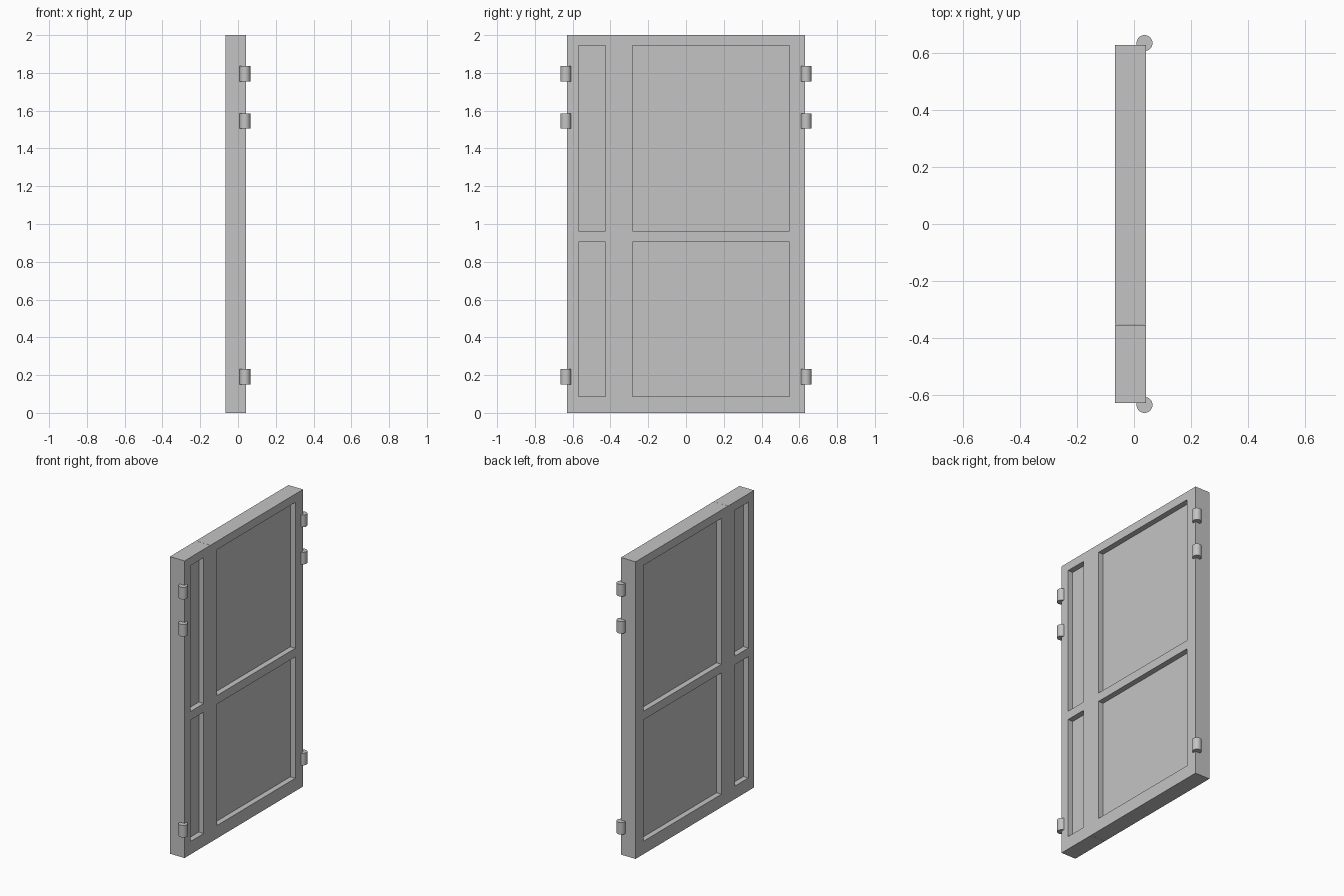
import bpy, bmesh
from mathutils import Vector

if "Cube" in bpy.data.objects:
    bpy.data.objects.remove(bpy.data.objects["Cube"])

X0, X1 = -0.066, 0.043      # door thickness
HEIGHT = 2.0
RECESS = 0.037              # panel depth on each side
PANEL_Z = [(0.087, 0.904), (0.962, 1.944)]

grey = bpy.data.materials.new("door_grey")
grey.diffuse_color = (0.55, 0.55, 0.55, 1)
grey.use_nodes = True
grey.node_tree.nodes["Principled BSDF"].inputs["Base Color"].default_value = grey.diffuse_color


def finish(name, bm):
    mesh = bpy.data.meshes.new(name)
    bm.to_mesh(mesh)
    bm.free()
    mesh.materials.append(grey)
    obj = bpy.data.objects.new(name, mesh)
    bpy.context.collection.objects.link(obj)
    return obj


def leaf(name, y0, y1, panel_y):
    """Solid leaf with recessed panels on both broad faces."""
    bm = bmesh.new()
    bmesh.ops.create_cube(bm, size=1)
    for v in bm.verts:
        v.co = Vector((X0 if v.co.x < 0 else X1,
                       y0 if v.co.y < 0 else y1,
                       0 if v.co.z < 0 else HEIGHT))
    cuts = [((0, y, 0), (0, 1, 0)) for y in panel_y]
    cuts += [((0, 0, z), (0, 0, 1)) for pair in PANEL_Z for z in pair]
    for co, no in cuts:
        bmesh.ops.bisect_plane(bm, geom=bm.verts[:] + bm.edges[:] + bm.faces[:],
                               plane_co=co, plane_no=no)
    bm.normal_update()

    def is_panel(f):
        c = f.calc_center_median()
        return (abs(f.normal.x) > 0.9 and panel_y[0] < c.y < panel_y[1]
                and any(a < c.z < b for a, b in PANEL_Z))

    # push the panel faces inwards
    for f in [f for f in bm.faces if is_panel(f)]:
        shift = -f.normal.copy() * RECESS
        new = bmesh.ops.extrude_discrete_faces(bm, faces=[f])["faces"][0]
        bmesh.ops.translate(bm, verts=new.verts[:], vec=shift)
    bmesh.ops.recalc_face_normals(bm, faces=bm.faces[:])
    return finish(name, bm)


# narrow fixed leaf and wide main leaf, with a hairline joint
leaf("narrow_leaf", -0.63, -0.3545, (-0.569, -0.426))
leaf("wide_leaf", -0.3535, 0.63, (-0.283, 0.548))

# hinge barrels on both outer edges
for side, label in ((-1, "narrow"), (1, "wide")):
    for i, z in enumerate((0.192, 1.545, 1.795)):
        bm = bmesh.new()
        bmesh.ops.create_cone(bm, cap_ends=True, segments=32,
                              radius1=0.028, radius2=0.028, depth=0.081)
        bmesh.ops.translate(bm, verts=bm.verts[:], vec=(0.037, side * 0.636, z))
        obj = finish(f"{label}_hinge_{i + 1}", bm)
        bpy.ops.object.select_all(action='DESELECT')
        obj.select_set(True)
        bpy.context.view_layer.objects.active = obj
        bpy.ops.object.shade_smooth_by_angle()
